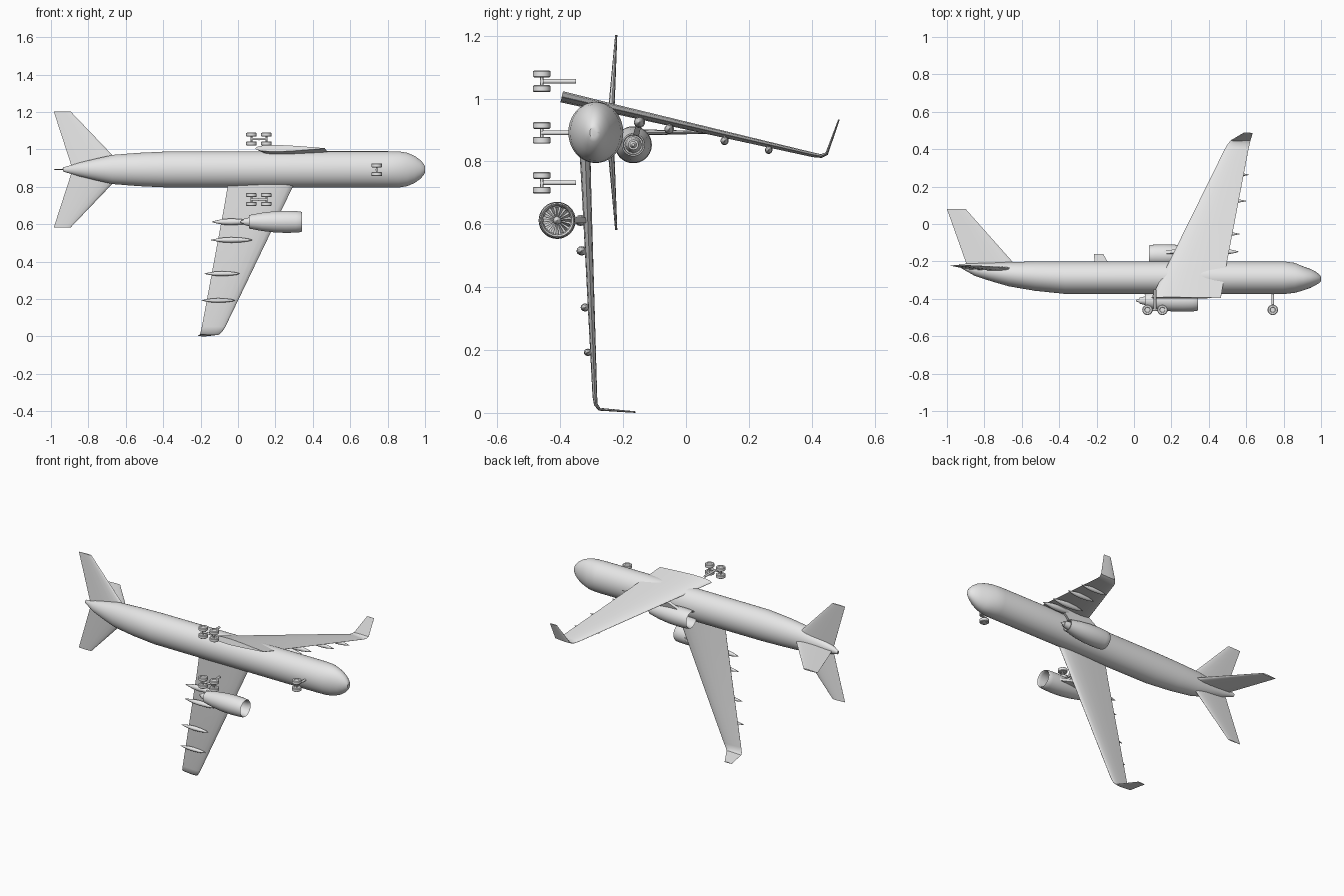
import bpy, bmesh, math

cube = bpy.data.objects.get("Cube")
if cube:
    bpy.data.objects.remove(cube, do_unlink=True)

grey = bpy.data.materials.new("light_grey")
grey.diffuse_color = (0.8, 0.8, 0.8, 1)
grey.use_nodes = True
grey.node_tree.nodes["Principled BSDF"].inputs["Base Color"].default_value = (0.8, 0.8, 0.8, 1)

AXIS_Z = 0.8925      # height of the fuselage axis
made = []


def loft(name, rings):
    """Skin a series of equal rings and cap both ends."""
    bm = bmesh.new()
    loops = [[bm.verts.new(p) for p in ring] for ring in rings]
    n = len(loops[0])
    for a, b in zip(loops, loops[1:]):
        for i in range(n):
            j = (i + 1) % n
            bm.faces.new((a[i], a[j], b[j], b[i]))
    bm.faces.new(loops[0])
    bm.faces.new(loops[-1])
    bmesh.ops.recalc_face_normals(bm, faces=bm.faces)
    mesh = bpy.data.meshes.new(name)
    bm.to_mesh(mesh)
    bm.free()
    mesh.materials.append(grey)
    ob = bpy.data.objects.new(name, mesh)
    bpy.context.collection.objects.link(ob)
    made.append(ob)
    return ob


def lathe(name, profile, place, n=24, squash=1.0):
    """Revolve (t, radius) pairs; place(t, a, b) puts each point in space."""
    angles = [2 * math.pi * i / n for i in range(n)]
    return loft(name, [[place(t, r * math.cos(q), squash * r * math.sin(q)) for q in angles]
                       for t, r in profile])


# Half-thickness along the chord, from leading (0) to trailing edge (1)
FOIL = [(0, 0), (0.02, 0.4), (0.08, 0.75), (0.2, 0.97), (0.35, 1.0), (0.6, 0.72), (0.85, 0.3), (1, 0.04)]
OUTLINE = FOIL + [(c, -h) for c, h in reversed(FOIL[1:])]


def foil_surface(name, stations, place):
    """Stations: span, leading x, trailing x, lift, thickness, tilt in degrees."""
    rings = []
    for s, lead, trail, v, thick, tilt in stations:
        q = math.radians(tilt)
        rings.append([place(lead + (trail - lead) * c,
                            s - math.sin(q) * h * thick / 2,
                            v + math.cos(q) * h * thick / 2) for c, h in OUTLINE])
    return loft(name, rings)


# Fuselage: x, centre y, radius in y, radius in z
BODY = [(-0.935, -0.222, 0.008, 0.011), (-0.85, -0.244, 0.034, 0.036), (-0.76, -0.257, 0.050, 0.058),
        (-0.67, -0.268, 0.065, 0.078), (-0.53, -0.279, 0.078, 0.089), (-0.37, -0.287, 0.0865, 0.0965),
        (0.2, -0.287, 0.0875, 0.0975), (0.80, -0.287, 0.0875, 0.0975), (0.86, -0.288, 0.080, 0.0965),
        (0.905, -0.291, 0.064, 0.089), (0.945, -0.291, 0.050, 0.072), (0.975, -0.291, 0.034, 0.050),
        (0.993, -0.293, 0.021, 0.030), (1.0, -0.294, 0.012, 0.017)]
loft("fuselage", [[(x, cy + ry * math.cos(i * math.pi / 20), AXIS_Z + rz * math.sin(i * math.pi / 20))
                   for i in range(40)] for x, cy, ry, rz in BODY])


# Wing placements: one spans downwards, the other is swung round across the back
def lower_place(x, s, v):
    return (x, v - 0.324, AXIS_Z - s)


SWING = math.radians(15.3)


def swung_place(x, s, v):
    return (0.42 - x, -0.415 + s * math.cos(SWING) + v * math.sin(SWING),
            1.01 - s * math.sin(SWING) + v * math.cos(SWING))


WING = [(0.02, 0.328, -0.044, 0.001, 0.036, 2), (0.2, 0.241, -0.074, 0.008, 0.030, 2),
        (0.84, -0.067, -0.193, 0.034, 0.015, 2), (0.866, -0.083, -0.199, 0.037, 0.012, 25),
        (0.881, -0.098, -0.203, 0.049, 0.010, 60), (0.890, -0.165, -0.215, 0.164, 0.005, 86)]
COWL = [(0.265, 0.0), (0.265, 0.044), (0.325, 0.046), (0.337, 0.049), (0.341, 0.052), (0.336, 0.055),
        (0.31, 0.0575), (0.26, 0.059), (0.2, 0.057), (0.13, 0.049), (0.06, 0.036), (0.06, 0.032),
        (0.09, 0.030)]
CORE = [(0.09, 0.026), (0.055, 0.022), (0.03, 0.016), (0.03, 0.011), (0.012, 0.004)]
SPINNER = [(0.26, 0.014), (0.28, 0.012), (0.295, 0.007), (0.302, 0.001)]
ENGINE_S, ENGINE_V = 0.28, -0.086
# Flap track fairings: span, rear x, front x, lift, radius
FAIRINGS = [(0.28, -0.14, 0.07, -0.012, 0.018), (0.377, -0.145, 0.075, -0.008, 0.015),
            (0.557, -0.18, 0.01, 0.003, 0.013), (0.70, -0.195, -0.015, 0.012, 0.012)]
SPINDLE = [(0, 0.08), (0.1, 0.4), (0.3, 0.85), (0.5, 1), (0.75, 0.8), (0.92, 0.45), (1, 0.08)]

for side, place in (("lower", lower_place), ("swung", swung_place)):
    foil_surface(side + "_wing", WING, place)

    def engine_place(t, a, b):
        return place(t, ENGINE_S + a, ENGINE_V + b)
    lathe(side + "_engine_cowl", COWL, engine_place, 32)
    lathe(side + "_engine_core", CORE, engine_place)
    lathe(side + "_engine_spinner", SPINNER, engine_place, 16)

    # Fan blades
    for k in range(16):
        q = 2 * math.pi * k / 16

        def blade_point(t, r, w):
            return engine_place(t, r * math.cos(q) - w * math.sin(q), r * math.sin(q) + w * math.cos(q))
        loft("%s_fan_blade_%d" % (side, k + 1),
             [[blade_point(0.266, r, -w), blade_point(0.268, r, -w),
               blade_point(0.279, r, w), blade_point(0.277, r, w)]
              for r, w in ((0.01, 0.001), (0.043, 0.005))])

    # Pylon
    PYLON = [(0.27, -0.032), (0.19, 0.008), (-0.02, 0.005), (0.06, -0.055), (0.15, -0.045)]
    loft(side + "_pylon", [[place(x, ENGINE_S + w, v) for x, v in PYLON] for w in (-0.009, 0.009)])

    # Fairings
    for k, (s, x0, x1, v, r) in enumerate(FAIRINGS):
        lathe("%s_flap_fairing_%d" % (side, k + 1),
              [(x0 + (x1 - x0) * t, r * h) for t, h in SPINDLE],
              lambda t, a, b: place(t, s + a, v + b), 12, 1.1 if k else 1.0)

# Tailplanes and fin
TAIL = [(0.005, -0.603, -0.886, -0.242, 0.024, 0), (0.31, -0.895, -0.985, -0.222, 0.007, 0)]
for side, sign in (("upper", 1), ("lower", -1)):
    foil_surface(side + "_tailplane", TAIL, lambda x, s, v: (x, v, AXIS_Z + sign * s))
foil_surface("fin", [(-0.235, -0.62, -0.888, 0, 0.024, 0), (0.08, -0.9, -1.0, 0, 0.008, 0)],
             lambda x, s, v: (x, s, AXIS_Z + v))

# Landing gear
TYRE = [(-0.008, 0.0), (-0.008, 0.013), (-0.011, 0.015), (-0.011, 0.024), (-0.008, 0.028),
        (0.008, 0.028), (0.011, 0.024), (0.011, 0.015), (0.008, 0.013), (0.008, 0.0)]
GEAR_Y = -0.459


def rod(name, axis, centre, t0, t1, radius):
    def place(t, a, b):
        p = [a, b]
        p.insert(axis, t)
        return tuple(c + d for c, d in zip(centre, p))
    return lathe(name, [(t0, radius), (t1, radius)], place, 12)


for label, gx, gz, axles in (("nose", 0.742, 0.891, (0,)),
                             ("upper_main", 0.112, 1.055, (-0.04, 0.04)),
                             ("lower_main", 0.112, 0.732, (-0.04, 0.04))):
    rod(label + "_strut", 1, (gx, GEAR_Y, gz), 0, 0.109, 0.007)
    if len(axles) > 1:
        rod(label + "_bogie_beam", 0, (gx, GEAR_Y, gz), -0.045, 0.045, 0.006)
    for k, dx in enumerate(axles):
        rod("%s_axle_%d" % (label, k + 1), 2, (gx + dx, GEAR_Y, gz), -0.03, 0.03, 0.005)
        for end, dz in (("top", 0.0235), ("bottom", -0.0235)):
            lathe("%s_wheel_%d_%s" % (label, k + 1, end), TYRE,
                  lambda t, a, b: (gx + dx + a, GEAR_Y + b, gz + dz + t), 24)

# Smooth shading with sharp edges kept
bpy.ops.object.select_all(action='DESELECT')
for ob in made:
    ob.select_set(True)
bpy.context.view_layer.objects.active = made[0]
bpy.ops.object.shade_smooth_by_angle(angle=math.radians(35))
